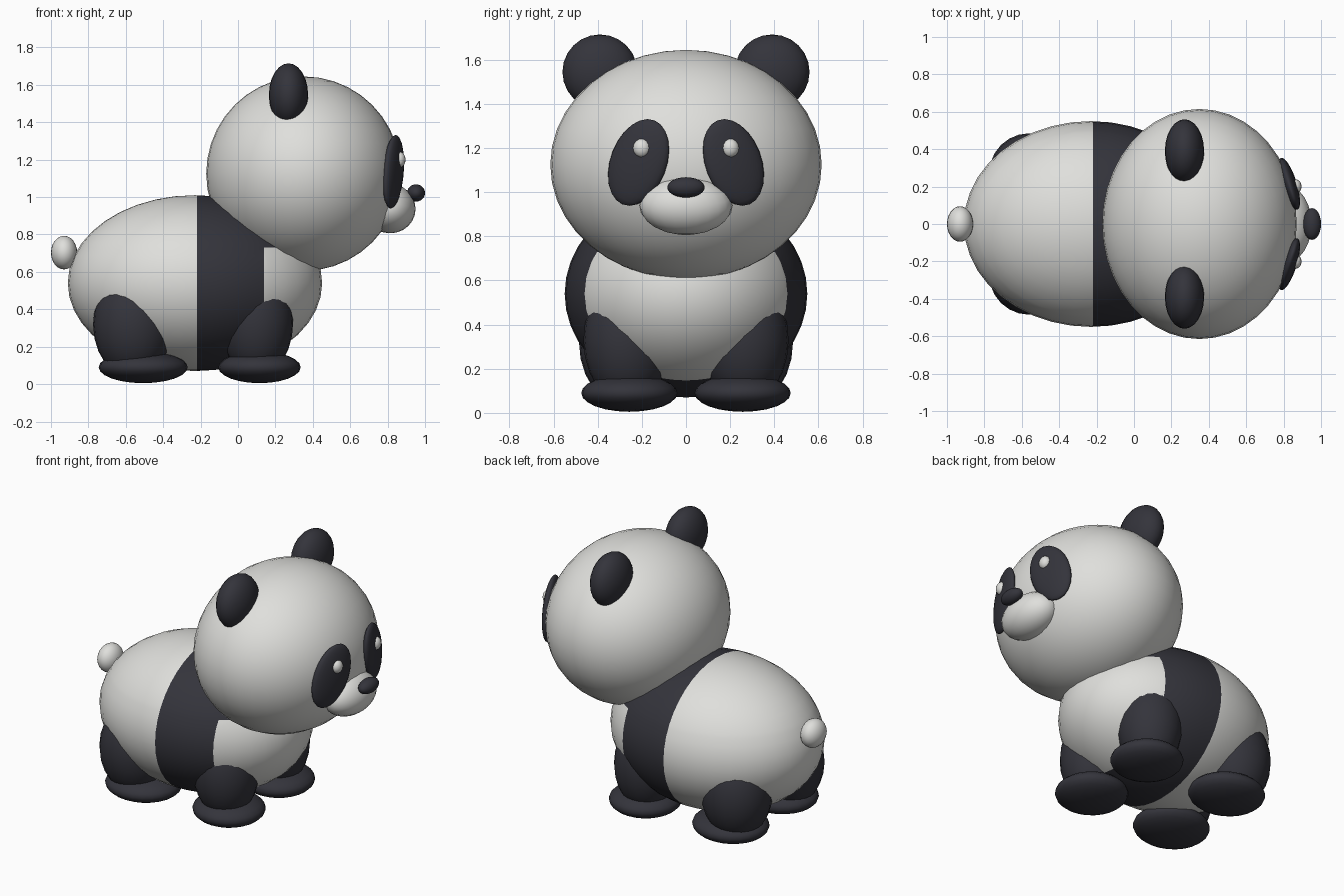
import bpy, bmesh
from math import radians
from mathutils import Matrix, Vector, Euler

if "Cube" in bpy.data.objects:
    bpy.data.objects.remove(bpy.data.objects["Cube"])


def material(name, rgb):
    m = bpy.data.materials.new(name)
    m.use_nodes = True
    m.diffuse_color = (*rgb, 1)
    bsdf = m.node_tree.nodes["Principled BSDF"]
    bsdf.inputs["Base Color"].default_value = (*rgb, 1)
    bsdf.inputs["Roughness"].default_value = 0.7
    return m


WHITE = material("soft white", (0.74, 0.74, 0.715))
BLACK = material("charcoal black", (0.034, 0.034, 0.044))


def ellipsoid(name, centre, radii, mats, rot=(0, 0, 0), seg=24, cuts=(), dark=None):
    """Smooth ellipsoid; cuts are (point, normal) planes that give clean colour edges."""
    bm = bmesh.new()
    bmesh.ops.create_uvsphere(bm, u_segments=seg, v_segments=seg // 2, radius=1)
    place = (Matrix.Translation(centre)
             @ Euler([radians(a) for a in rot]).to_matrix().to_4x4()
             @ Matrix.Diagonal((*radii, 1)))
    bm.transform(place)
    for point, normal in cuts:
        bmesh.ops.bisect_plane(bm, geom=bm.verts[:] + bm.edges[:] + bm.faces[:],
                               plane_co=point, plane_no=normal, dist=1e-5)
    for f in bm.faces:
        f.smooth = True
        if dark and dark(f.calc_center_median()):
            f.material_index = 1
    me = bpy.data.meshes.new(name)
    bm.to_mesh(me)
    bm.free()
    for m in mats:
        me.materials.append(m)
    ob = bpy.data.objects.new(name, me)
    bpy.context.collection.objects.link(ob)
    return ob


def pair(name, centre, radii, mat, rot=(0, 0, 0), seg=24):
    """Part on the +y side and its mirror on the -y side."""
    for label, s in (("far", 1), ("near", -1)):
        ellipsoid(f"{label}_{name}", (centre[0], s * centre[1], centre[2]), radii,
                  [mat], (s * rot[0], rot[1], s * rot[2]), seg)


# Body with the dark shoulder band
BAND_BACK, BAND_FRONT, COLLAR = -0.22, 0.14, 0.73
ellipsoid("body", (-0.23, 0, 0.54), (0.68, 0.55, 0.47), [WHITE, BLACK], seg=40,
          cuts=[((BAND_BACK, 0, 0), (1, 0, 0)), ((BAND_FRONT, 0, 0), (1, 0, 0)),
                ((0, 0, COLLAR), (0, 0, 1))],
          dark=lambda c: c.x > BAND_BACK and (c.x < BAND_FRONT or c.z > COLLAR))

# Head and face
ellipsoid("head", (0.35, 0, 1.125), (0.52, 0.615, 0.52), [WHITE], seg=40)
ellipsoid("muzzle", (0.81, 0, 0.94), (0.14, 0.21, 0.133), [WHITE], (0, 15, 0))
ellipsoid("nose", (0.952, 0, 1.022), (0.048, 0.085, 0.046), [BLACK])
pair("ear", (0.27, 0.39, 1.545), (0.105, 0.17, 0.17), BLACK)
pair("eye_patch", (0.83, 0.215, 1.135), (0.04, 0.133, 0.205), BLACK, (22, 0, 17.5))
pair("eye", (0.862, 0.2, 1.2), (0.034, 0.04, 0.043), WHITE, seg=16)

# Legs and feet
pair("front_leg", (0.1, 0.265, 0.33), (0.195, 0.2, 0.29), BLACK)
pair("back_leg", (-0.56, 0.27, 0.32), (0.215, 0.215, 0.29), BLACK)
pair("front_foot", (0.115, 0.257, 0.09), (0.22, 0.218, 0.085), BLACK)
pair("back_foot", (-0.507, 0.257, 0.09), (0.238, 0.218, 0.085), BLACK)

# Tail
ellipsoid("tail", (-0.93, 0, 0.703), (0.07, 0.095, 0.09), [WHITE])
